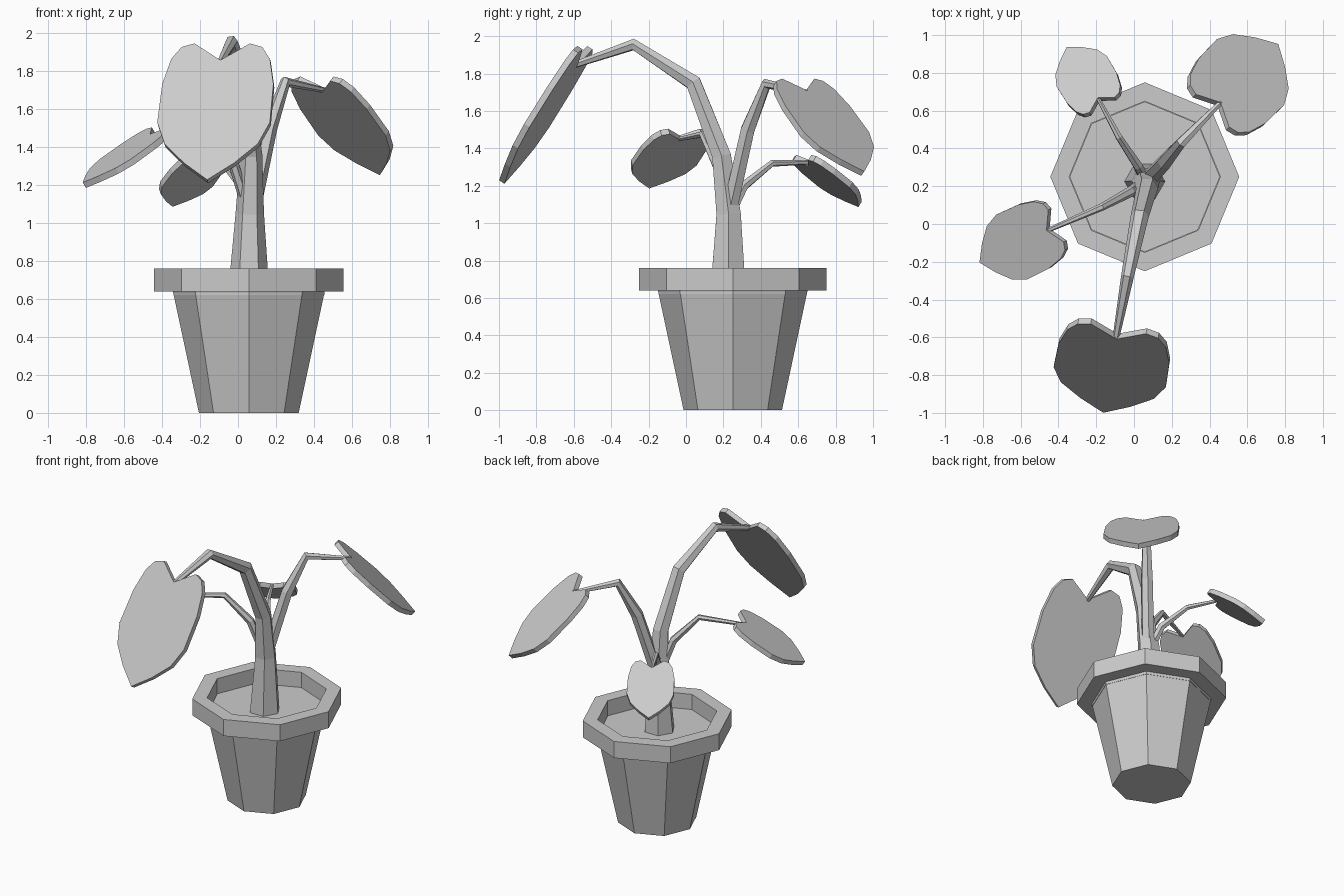
import bpy, bmesh, math
from mathutils import Vector

if "Cube" in bpy.data.objects:
    bpy.data.objects.remove(bpy.data.objects["Cube"])


def add_object(name, bm):
    bmesh.ops.recalc_face_normals(bm, faces=bm.faces)
    mesh = bpy.data.meshes.new(name)
    bm.to_mesh(mesh)
    bm.free()
    obj = bpy.data.objects.new(name, mesh)
    bpy.context.collection.objects.link(obj)
    return obj


def skin(bm, rings):
    """Join equal-sized rings with quads and cap both ends."""
    n = len(rings[0])
    for a, b in zip(rings, rings[1:]):
        for i in range(n):
            j = (i + 1) % n
            bm.faces.new((a[i], a[j], b[j], b[i]))
    bm.faces.new(rings[0][::-1])
    bm.faces.new(rings[-1])


def lathe(name, profile, centre, sides=8):
    bm = bmesh.new()
    rings = []
    for r, z in profile:
        rings.append([bm.verts.new((centre[0] + r * math.cos(2 * math.pi * i / sides),
                                    centre[1] + r * math.sin(2 * math.pi * i / sides), z))
                      for i in range(sides)])
    skin(bm, rings)
    return add_object(name, bm)


def stem(name, path, sides=6):
    """Tapered tube; path rows are x, y, z, radius."""
    bm = bmesh.new()
    pts = [Vector(p[:3]) for p in path]
    rings, side = [], Vector((1, 0, 0))
    for k, p in enumerate(pts):
        before = (p - pts[k - 1]).normalized() if k else Vector()
        after = (pts[k + 1] - p).normalized() if k < len(pts) - 1 else Vector()
        t = (before + after).normalized()
        side = (side - t * side.dot(t)).normalized()
        up = t.cross(side)
        ring = []
        for i in range(sides):
            a = 2 * math.pi * i / sides
            ring.append(bm.verts.new(p + path[k][3] * (side * math.cos(a) + up * math.sin(a))))
        rings.append(ring)
    skin(bm, rings)
    return add_object(name, bm)


# Half outline of a heart-shaped leaf: along, across (notch at 0, tip at 1)
HALF_LEAF = [(-.14, .20), (-.11, .29), (-.01, .355), (.20, .40),
             (.52, .405), (.70, .335), (.86, .18)]


def leaf(name, notch, tip, thickness=0.034):
    notch, tip = Vector(notch), Vector(tip)
    along = tip - notch
    across = along.cross(Vector((0, 0, 1))).normalized() * along.length
    normal = across.cross(along).normalized() * thickness / 2
    outline = [(0, 0)] + HALF_LEAF + [(1, 0)] + [(u, -v) for u, v in reversed(HALF_LEAF)]
    bm = bmesh.new()
    skin(bm, [[bm.verts.new(notch + along * u + across * v + normal * s) for u, v in outline]
              for s in (-1, 1)])
    return add_object(name, bm)


# Pot with overhanging rim, and soil
CENTRE = (0.057, 0.25)
lathe("pot", [(.263, 0), (.4, .64), (.5, .64), (.5, .76), (.4, .76), (.4, .64)], CENTRE)
lathe("soil", [(.398, .62), (.398, .65)], CENTRE)

# Trunk curving over to the front leaf
stem("trunk", [(.057, .225, .64, .108), (.062, .228, 1.05, .075), (.07, .19, 1.36, .058),
               (.03, .04, 1.75, .048), (-.035, -.28, 1.955, .034), (-.095, -.60, 1.845, .018)])

# Side branches
stem("branch_back_right", [(.08, .24, 1.10, .045), (.165, .33, 1.50, .042),
                           (.25, .43, 1.745, .030), (.46, .645, 1.70, .014)])
stem("branch_back_left", [(.05, .25, 1.08, .030), (.02, .31, 1.20, .027),
                          (-.08, .46, 1.32, .019), (-.19, .665, 1.325, .011)])
stem("branch_left", [(.05, .22, 1.08, .030), (-.02, .17, 1.30, .028),
                     (-.17, .09, 1.475, .020), (-.46, -.035, 1.45, .012)])

# Leaves
leaf("leaf_front", (-.09, -.595, 1.85), (-.16, -.985, 1.22))
leaf("leaf_back_right", (.45, .635, 1.70), (.755, .945, 1.265))
leaf("leaf_back_left", (-.187, .66, 1.32), (-.35, .93, 1.10))
leaf("leaf_left", (-.455, -.03, 1.455), (-.81, -.20, 1.20))
